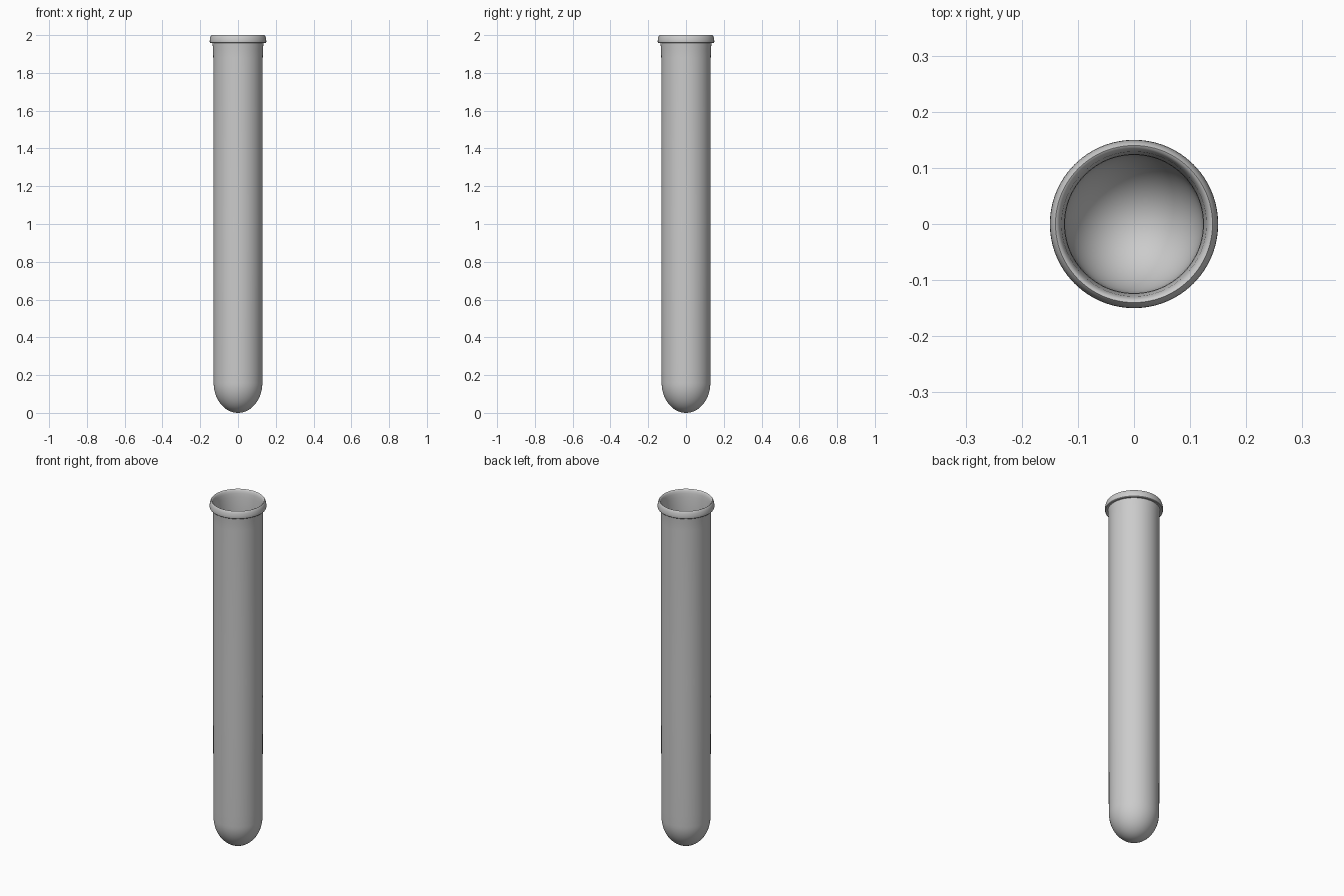
import bpy, bmesh, math

if "Cube" in bpy.data.objects:
    bpy.data.objects.remove(bpy.data.objects["Cube"])


def lathe(name, profile, steps=96):
    """Revolve an (r, z) profile about the z axis."""
    bm = bmesh.new()
    verts = [bm.verts.new((r, 0, z)) for r, z in profile]
    edges = [bm.edges.new(pair) for pair in zip(verts, verts[1:])]
    bmesh.ops.spin(bm, geom=verts + edges, axis=(0, 0, 1), cent=(0, 0, 0),
                   angle=math.tau, steps=steps, use_duplicate=False)
    bmesh.ops.remove_doubles(bm, verts=bm.verts, dist=0.00005)
    bmesh.ops.recalc_face_normals(bm, faces=bm.faces)
    mesh = bpy.data.meshes.new(name)
    bm.to_mesh(mesh)
    bm.free()
    obj = bpy.data.objects.new(name, mesh)
    bpy.context.collection.objects.link(obj)
    bpy.context.view_layer.objects.active = obj
    obj.select_set(True)
    bpy.ops.object.shade_smooth_by_angle(angle=math.radians(35))
    return obj


def bowl(radius, bottom, top, n=20):
    """Rounded closed end, from the axis out to the wall."""
    h = top - bottom
    return [(radius * math.sin(t), top - h * math.cos(t))
            for t in (math.pi / 2 * i / n for i in range(n + 1))]


# Outer skin: rounded bottom, straight wall, slight flare under the lip
outer = bowl(0.129, 0.0, 0.16) + [(0.130, 0.22), (0.131, 1.0), (0.131, 1.88),
                                  (0.132, 1.92), (0.135, 1.958)]

# Flared lip with a crisp underside and a rounded top
lip = [(0.146, 1.957), (0.149, 1.960), (0.150, 1.966), (0.149, 1.976),
       (0.147, 1.986), (0.144, 1.995), (0.140, 2.0), (0.136, 1.998),
       (0.132, 1.991), (0.129, 1.978), (0.127, 1.958)]

# Inner skin, running back down to the axis
inner = [(0.124, 1.92), (0.123, 1.88), (0.123, 1.0), (0.122, 0.22)]
inner += reversed(bowl(0.121, 0.008, 0.16))

lathe("test_tube", outer + lip + inner)
